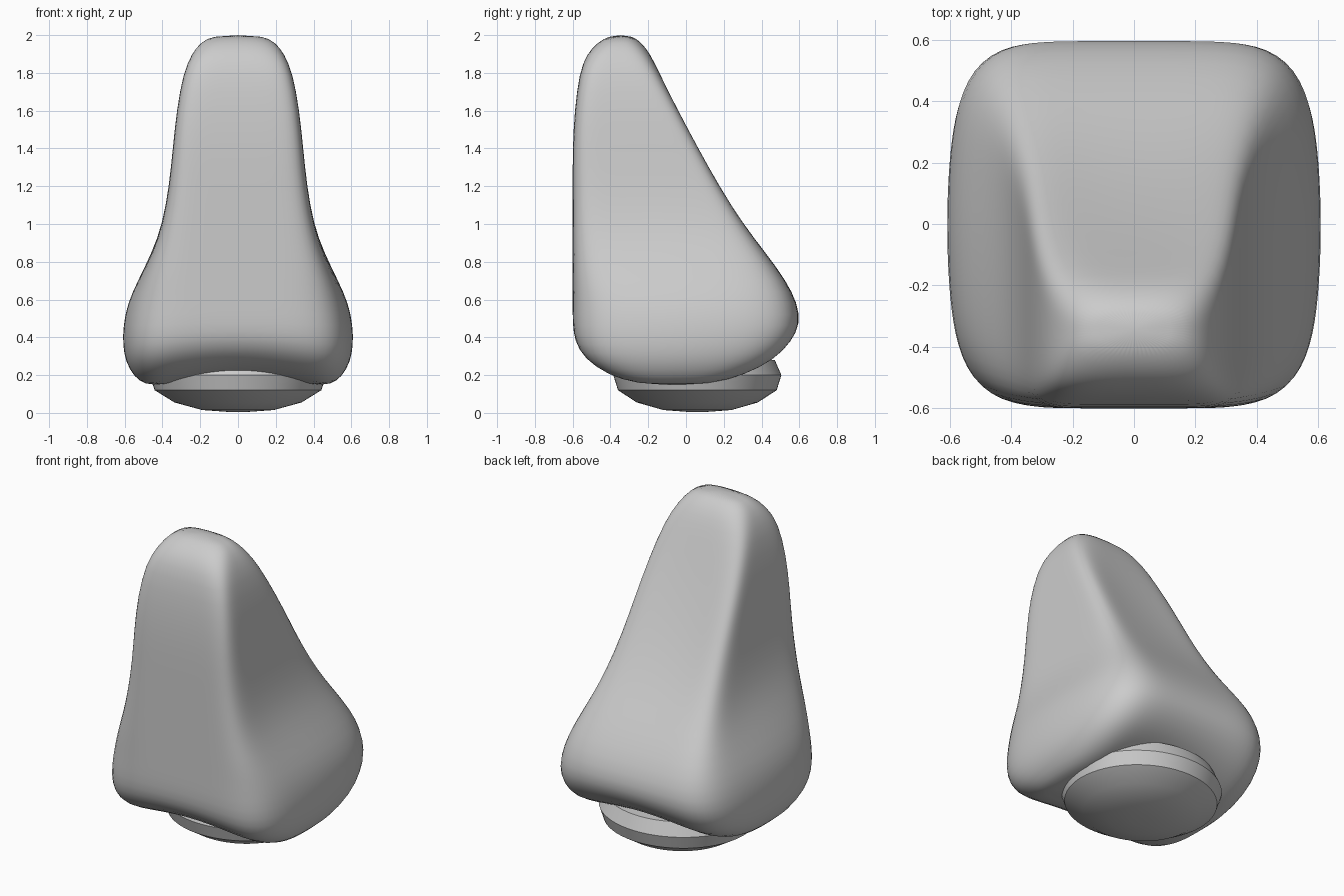
import bpy, bmesh, math

cube = bpy.data.objects.get("Cube")
if cube:
    bpy.data.objects.remove(cube, do_unlink=True)

grey = bpy.data.materials.new("plain grey")
grey.use_nodes = True
colour = (0.6, 0.6, 0.6, 1)
grey.diffuse_color = colour
grey.node_tree.nodes["Principled BSDF"].inputs["Base Color"].default_value = colour

SEGMENTS = 64
ANGLES = [2 * math.pi * i / SEGMENTS for i in range(SEGMENTS)]


def loft(name, rings):
    """Skin a stack of closed rings, listed from bottom to top, and cap both ends."""
    bm = bmesh.new()
    loops = [[bm.verts.new(p) for p in ring] for ring in rings]
    for low, high in zip(loops, loops[1:]):
        for i in range(SEGMENTS):
            j = (i + 1) % SEGMENTS
            bm.faces.new((low[i], low[j], high[j], high[i]))
    bm.faces.new(loops[0][::-1])
    bm.faces.new(loops[-1])
    mesh = bpy.data.meshes.new(name)
    bm.to_mesh(mesh)
    bm.free()
    mesh.materials.append(grey)
    obj = bpy.data.objects.new(name, mesh)
    bpy.context.collection.objects.link(obj)
    mesh.shade_smooth()
    return obj


def rounded_ring(z, half_width, front, back, power, bulge):
    """Squarish ring with bulging flanks, a dished back and an arched lower edge."""
    ring = []
    dish = 0.025 * max(0, 1 - ((z - 1.35) / 0.45) ** 2)
    for a in ANGLES:
        c, s = math.cos(a), math.sin(a)
        r = (abs(c) ** power + abs(s) ** power) ** (-1 / power)
        u, v = r * c, r * s
        x = half_width * u * (1 - bulge * v * v)
        y = (front + back) / 2 + (back - front) / 2 * v
        y -= dish * (1 - u * u) * max(0, v)
        arch = 0.06 * max(0, 1 - (x / 0.45) ** 2) * max(0, 1 - (z - 0.15) / 0.4)
        ring.append((x, y, z + arch))
    return ring


# Body: height, half width, front, back, squareness, flank bulge
sections = [
    (0.14, 0.42, -0.20, 0.08, 3, 0), (0.15, 0.49, -0.33, 0.2, 4, 0.04),
    (0.19, 0.55, -0.44, 0.34, 5, 0.08), (0.27, 0.595, -0.545, 0.48, 6, 0.1),
    (0.36, 0.61, -0.59, 0.56, 6, 0.1), (0.46, 0.608, -0.60, 0.605, 6, 0.1),
    (0.58, 0.585, -0.60, 0.59, 6, 0.1), (0.70, 0.53, -0.60, 0.53, 7, 0.07),
    (0.85, 0.455, -0.60, 0.42, 8, 0.03), (1.00, 0.40, -0.60, 0.31, 9, 0),
    (1.20, 0.365, -0.60, 0.19, 9, 0), (1.40, 0.345, -0.60, 0.08, 9, 0),
    (1.60, 0.325, -0.59, -0.03, 8, 0), (1.80, 0.29, -0.565, -0.14, 6, 0),
    (1.90, 0.245, -0.525, -0.19, 4, 0), (1.96, 0.20, -0.47, -0.235, 3, 0),
    (2.00, 0.13, -0.40, -0.29, 2.5, 0),
]
body = loft("body", [rounded_ring(*s) for s in sections])
smooth = body.modifiers.new("smooth", 'SUBSURF')
smooth.levels = smooth.render_levels = 1

# Shallow dished foot under the body, slightly wider than deep
profile = [(0.06, 0.006), (0.18, 0.015), (0.32, 0.055), (0.42, 0.12), (0.445, 0.2), (0.41, 0.28)]
foot = loft("base_dish", [[(1.05 * r * math.cos(a), 0.06 + r * math.sin(a), z) for a in ANGLES]
                          for r, z in profile])
foot.data.set_sharp_from_angle(angle=math.radians(35))
